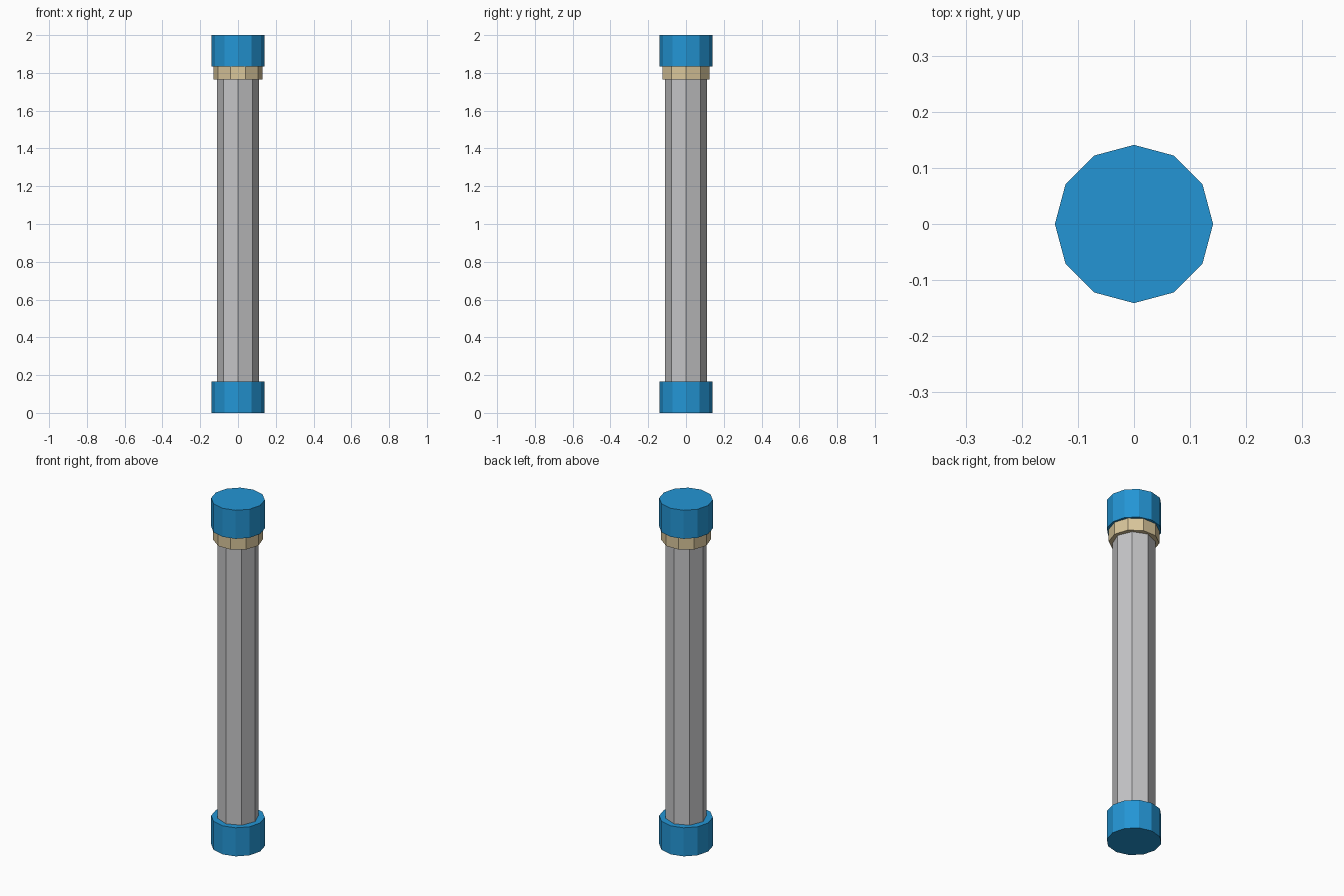
import bpy, bmesh
from math import cos, sin, pi

if "Cube" in bpy.data.objects:
    bpy.data.objects.remove(bpy.data.objects["Cube"])


def material(name, rgb):
    m = bpy.data.materials.new(name)
    m.diffuse_color = (*rgb, 1)
    m.use_nodes = True
    m.node_tree.nodes["Principled BSDF"].inputs["Base Color"].default_value = m.diffuse_color
    return m


blue = material("blue", (0.017, 0.30, 0.66))
grey = material("grey", (0.56, 0.56, 0.57))
tan = material("tan", (0.70, 0.57, 0.33))


def prism(name, sides, radius, z0, z1, mat):
    """Upright flat-faced prism with a corner on +x."""
    bm = bmesh.new()
    rings = [[bm.verts.new((radius * cos(2 * pi * i / sides),
                            radius * sin(2 * pi * i / sides), z))
              for i in range(sides)] for z in (z0, z1)]
    low, high = rings
    for i in range(sides):
        j = (i + 1) % sides
        bm.faces.new((low[i], low[j], high[j], high[i]))
    bm.faces.new(low[::-1])
    bm.faces.new(high)
    mesh = bpy.data.meshes.new(name)
    bm.to_mesh(mesh)
    bm.free()
    mesh.materials.append(mat)
    obj = bpy.data.objects.new(name, mesh)
    bpy.context.collection.objects.link(obj)
    return obj


# End caps
prism("bottom_cap", 12, 0.141, 0.0, 0.165, blue)
prism("top_cap", 12, 0.141, 1.835, 2.0, blue)
# Octagonal shaft
prism("shaft", 8, 0.11, 0.16, 1.77, grey)
# Collar under the top cap
prism("collar", 10, 0.13, 1.765, 1.835, tan)
